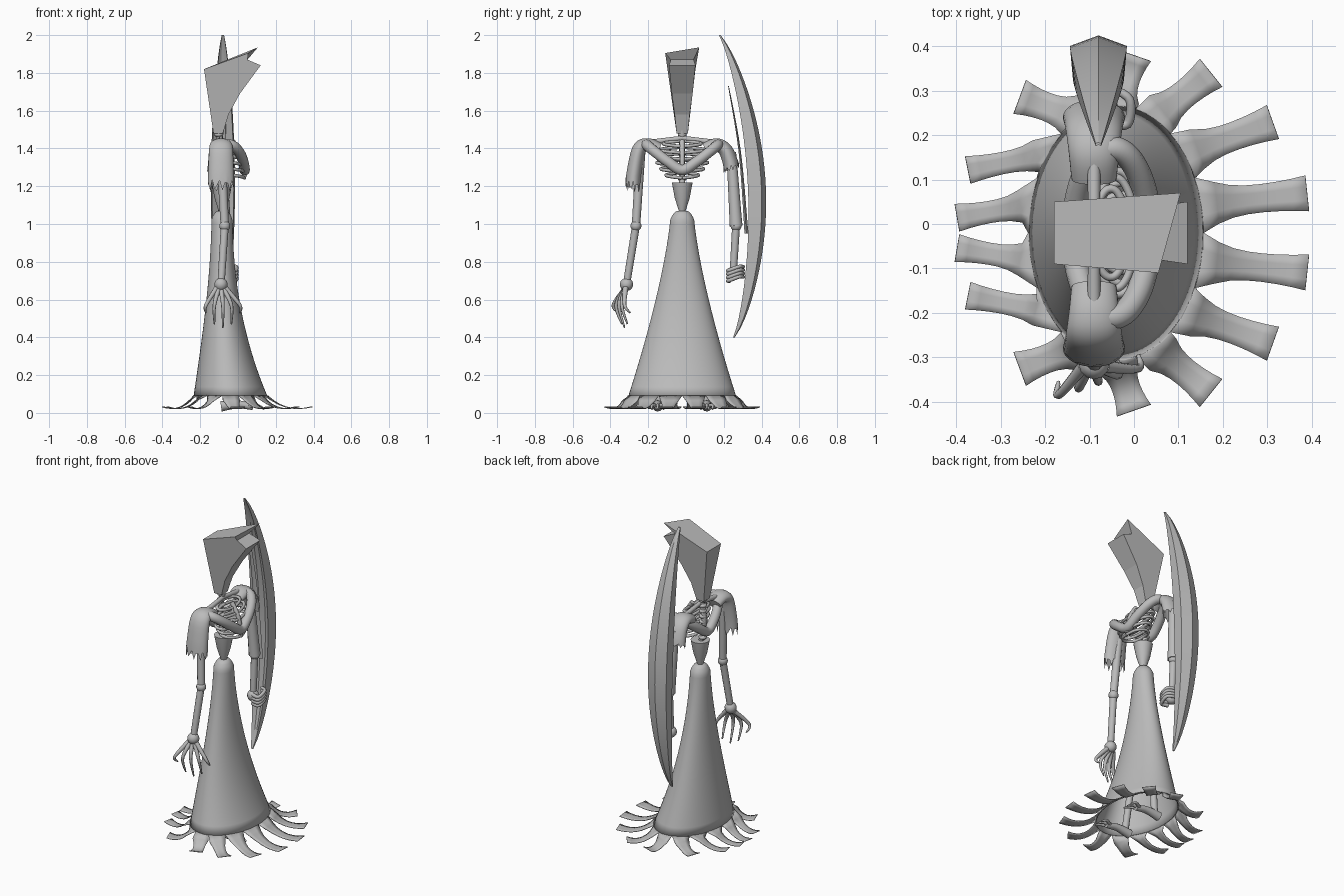
import bpy, bmesh, math
from mathutils import Vector

cube = bpy.data.objects.get("Cube")
if cube:
    bpy.data.objects.remove(cube, do_unlink=True)

shade = (.5, .5, .5, 1)
grey = bpy.data.materials.new("bone grey")
grey.use_nodes = True
grey.diffuse_color = shade
grey.node_tree.nodes["Principled BSDF"].inputs["Base Color"].default_value = shade

MIDDLE = -.02   # body centre line in y
SPINE = -.09    # body axis in x
ALONG_X, ALONG_Z = Vector((1, 0, 0)), Vector((0, 0, 1))


def make(name, verts, faces, sharp=50, thick=0):
    mesh = bpy.data.meshes.new(name)
    mesh.from_pydata([tuple(v) for v in verts], [], faces)
    bm = bmesh.new()
    bm.from_mesh(mesh)
    bmesh.ops.recalc_face_normals(bm, faces=bm.faces)
    bm.to_mesh(mesh)
    bm.free()
    part = bpy.data.objects.new(name, mesh)
    bpy.context.collection.objects.link(part)
    mesh.materials.append(grey)
    if thick:
        part.modifiers.new("thickness", "SOLIDIFY").thickness = thick
    if sharp:
        bpy.ops.object.select_all(action="DESELECT")
        part.select_set(True)
        bpy.context.view_layer.objects.active = part
        bpy.ops.object.shade_smooth_by_angle(angle=math.radians(sharp))


def bridge(name, rings, closed=False, open_end=False, **options):
    """Skin a list of equal rings."""
    count, last = len(rings[0]), len(rings) - 1
    faces = []
    for row in range(last + closed):
        low, high = row * count, (row + 1) % len(rings) * count
        for i in range(count):
            j = (i + 1) % count
            faces.append((low + i, low + j, high + j, high + i))
    if not closed:
        faces.append(tuple(range(count)))
        if not open_end:
            faces.append(tuple(range(last * count, last * count + count)))
    make(name, [v for ring in rings for v in ring], faces, **options)


def turns(count):
    return [i * math.tau / count for i in range(count)]


def oval(x, y, z, wide, deep, count=24):
    return [Vector((x + wide * math.cos(a), y + deep * math.sin(a), z)) for a in turns(count)]


def smooth_path(points, closed, steps=5):
    """Catmull-Rom interpolation."""
    points = [Vector(p) for p in points]
    total, path = len(points), []

    def pick(i):
        return points[i % total] if closed else points[min(max(i, 0), total - 1)]

    for i in range(total if closed else total - 1):
        before, start, end, after = (pick(i + k) for k in (-1, 0, 1, 2))
        out_slope, in_slope = (end - before) / 2, (after - start) / 2
        for step in range(steps):
            t = step / steps
            ease = t * t * (3 - 2 * t)
            path.append(start.lerp(end, ease) + out_slope * t * (1 - t) ** 2
                        - in_slope * t * t * (1 - t))
    return path if closed else path + [points[-1]]


def sweep(name, points, start, end, flat=1, ref=ALONG_X, closed=False, sides=12, jag=0, **options):
    """Tube whose radius runs from start to end; flat squeezes it across ref."""
    path = smooth_path(points, closed)
    last, rings = len(path) - 1, []
    for i, place in enumerate(path):
        ahead = path[(i + 1) % len(path)] if closed else path[min(i + 1, last)]
        behind = path[i - 1] if closed or i else path[i]
        tangent = (ahead - behind).normalized()
        first = (ref - tangent * tangent.dot(ref)).normalized()
        second = tangent.cross(first) * flat
        radius = start + (end - start) * i / last
        rings.append([place + radius * (first * math.cos(a) + second * math.sin(a))
                      for a in turns(sides)])
    for i, v in enumerate(rings[-1]):
        v.z -= jag * abs(math.sin(i * 2)) ** 2
    bridge(name, rings, closed, **options)


def ball(name, place, size, tall=1):
    slices = [math.pi * i / 9 for i in range(1, 9)]
    bridge(name, [oval(place[0], place[1], place[2] + size * tall * math.cos(a),
                       size * math.sin(a), size * math.sin(a), 12) for a in slices])


# Skirt: flared oval bell with a domed top
rings = []
for step in range(31):
    drop = (step / 30) ** 1.5
    dome = min(1, .4 + math.sqrt(drop * 8))
    rings.append(oval(-.085 + .045 * drop ** 3, MIDDLE, 1.07 - .98 * drop,
                      dome * (.055 + .14 * drop ** 2), dome * (.06 + .225 * drop ** 1.4), 56))
bridge("skirt", rings, open_end=True, thick=.005)


# Ragged hem: strips spreading from the skirt over the ground
def hem(angle):
    return Vector((-.04 + .195 * math.cos(angle), MIDDLE + .285 * math.sin(angle), .09))


STRIPS, ROWS = 14, 8
for strip in range(STRIPS):
    half = math.pi / STRIPS
    middle = (strip * 2 + 1) * half
    lean = middle - .64 * min(0, math.cos(middle)) * math.sin(middle)
    tip = Vector((.4 * math.cos(lean), MIDDLE + .4 * math.sin(lean), .09))
    root = hem(middle)
    across = ALONG_Z.cross(tip - root).normalized()
    reach = .035 if math.cos(middle) < -.6 else .045
    verts, faces = [], []
    for row in range(ROWS):
        f = row / (ROWS - 1)
        width = reach * (.7 + .8 * (f - .5) ** 2 + .6 * (1 - f) ** 6)
        for side in (-1, -.4, .4, 1):
            spot = root.lerp(tip, f) + across * side * width if row else hem(middle + side * half)
            spot.z = .015 + .075 * (1 - f) ** 3 + .015 * f ** 4
            verts.append(spot)
    for row in range(ROWS - 1):
        for i in range(row * 4, row * 4 + 3):
            faces.append((i, i + 1, i + 5, i + 4))
    make("hem_strip", verts, faces, thick=.004)

# Legs and feet under the skirt
for side in (-1, 1):
    y = MIDDLE + side * .13
    sweep("shin", [(-.08, y / 2, .55), (-.06, y, .05)], .02, .02)
    sweep("foot", [(-.09, y, .035), (0, y, .045), (.08, y, .03)], .028, .015, ref=ALONG_Z)
    for splay in (-.03, 0, .03):
        sweep("toe", [(.05, y, .035), (.1, y + splay, .04), (.14, y + splay, .02)],
              .012, .005, ref=ALONG_Z)

# Waist cone and spine
bridge("waist", [oval(-.085, MIDDLE, z, r, r) for z, r in ((1.22, .055), (1.14, .04), (1.05, .012))])
sweep("spine", [(SPINE, MIDDLE, 1.2), (SPINE - .02, MIDDLE, 1.35), (SPINE, MIDDLE, 1.5)], .016, .016)
for bone in range(8):
    ball("vertebra", (SPINE - .012, MIDDLE, 1.24 + bone / 30), .024, .6)

# Rib cage, breastbone and collarbones
for rib in range(6):
    z = 1.44 - rib / 30
    wide = .1 + .04 * math.sin(rib * .7)
    front = .035 - .05 * (1 - rib / 5) ** 2
    for side in (-1, 1):
        arc = []
        for step in range(6):
            turn = math.pi * step / 5
            arc.append((SPINE + (front - SPINE) * (1 - math.cos(turn)) / 2,
                        MIDDLE + side * wide * math.sin(turn), z - .03 * step / 5))
        sweep("rib", arc, .009, .009, ref=ALONG_Z, sides=8)
sweep("breastbone", [(-.03, MIDDLE, 1.44), (.015, MIDDLE, 1.36), (.035, MIDDLE, 1.25)], .014, .012)
for side in (-1, 1):
    sweep("collarbone", [(SPINE, MIDDLE, 1.455), (SPINE, MIDDLE + side * .18, 1.43)], .012, .016)

# Shawl: a loop dipping to a point at chest and back
loop = []
for a in turns(16):
    rise = abs(math.sin(a)) ** 1.2
    loop.append((-.05 + .085 * math.cos(a), MIDDLE + .19 * math.sin(a), 1.285 + .135 * rise))
sweep("shawl", loop, .028, .028, ref=ALONG_Z, closed=True)

# Torn sleeves and arm bones
for label, side, cuff, tear, wrist in (("right", -1, 1.23, .06, (SPINE, -.315, .68)),
                                       ("left", 1, 1.31, .03, (-.07, .25, .74))):
    sleeve = [(SPINE, MIDDLE + side * y, z)
              for y, z in ((.12, 1.4), (.18, 1.42), (.23, 1.39), (.26, cuff))]
    sweep(label + "_sleeve", sleeve, .05, .07, flat=.6, sides=30, jag=tear, open_end=True)
    elbow = (-.07, side * .265, .99)
    sweep(label + "_upper_arm", [(SPINE, side * .24, 1.38), elbow], .025, .022 if side < 0 else .034)
    ball(label + "_elbow", elbow, .029)
    sweep(label + "_forearm", [elbow, wrist], .021, .019)
    ball(label + "_palm", wrist, .035)

# Long hanging fingers of the right hand
for turn in range(-2, 3):
    x, y = -.08 + .045 * turn, -.325 + .015 * turn
    sweep("right_finger", [(SPINE + turn * .012, -.32, .66), (x, y - .03, .57),
                           (x, y, .45 + .02 * turn ** 2)], .015, .004, sides=8)

# Left fingers wrapped round the blade
for finger in range(4):
    z = .7 + finger * .018
    sweep("left_finger", [(-.06, .23, z), (-.015, .225, z), (-.01, .28, z + .02), (-.05, .305, z + .02)],
          .012, .009, ref=ALONG_Z, sides=8)

# Curved ridged blade: bowed from low tip to high tip, hollow on the inside
rings = []
for step in range(33):
    f = step / 32
    bow = math.sin(math.pi * f) ** .7 if 0 < step < 32 else .04
    outer, deep, wide = .25 - .075 * f + .21 * bow, .005 + .09 * bow, .004 + .06 * bow
    section = [(0, 0), (1, .25), (.9, 1), (.3, .7), (-.3, .7), (-.9, 1), (-1, .25)]
    rings.append([Vector((-.08 + wide * a, outer - deep * b, .4 + 1.6 * f)) for a, b in section])
bridge("blade", rings, sharp=25)
sweep("blade_inner_strip", [(-.08, .225, 1.73), (-.08, .285, 1.38), (-.08, .32, .95)],
      .006, .03, flat=.4, sides=6)

# Wedge head: outline from crown past brow, notch and jaw down to the neck
outline = [(-.18, 1.82, .07), (.08, 1.92, .09), (.05, 1.87, .06), (.12, 1.84, .07),
           (.01, 1.69, .055), (-.05, 1.58, .04), (-.08, 1.48, .03), (-.13, 1.48, .03)]
cheeks = []
for side in (-1, 1):
    cheek = [Vector((x, MIDDLE + side * half, z)) for x, z, half in outline]
    cheek[1] += side * Vector((.025, 0, .015))
    cheeks.append(cheek)
bridge("head", cheeks, sharp=0)
